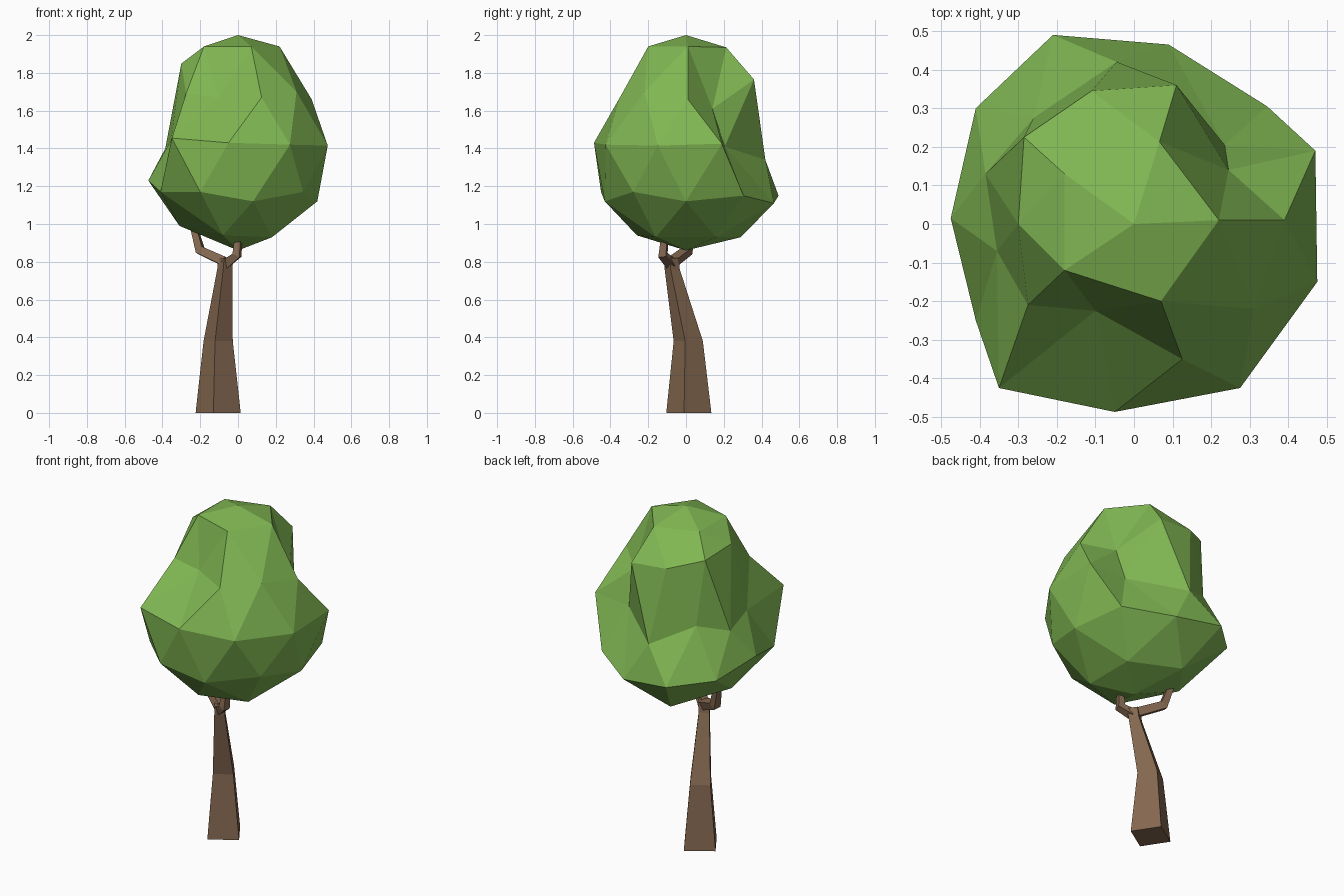
import bpy, bmesh, math
from mathutils import Vector

if "Cube" in bpy.data.objects:
    bpy.data.objects.remove(bpy.data.objects["Cube"])


def material(name, rgb):
    m = bpy.data.materials.new(name)
    m.diffuse_color = (*rgb, 1)
    m.use_nodes = True
    m.node_tree.nodes["Principled BSDF"].inputs["Base Color"].default_value = m.diffuse_color
    return m


LEAF = material("leaf green", (0.216, 0.470, 0.085))
BARK = material("bark brown", (0.235, 0.140, 0.082))


def finish(bm, name, mat):
    bmesh.ops.recalc_face_normals(bm, faces=bm.faces)
    me = bpy.data.meshes.new(name)
    bm.to_mesh(me)
    bm.free()
    me.materials.append(mat)
    ob = bpy.data.objects.new(name, me)
    bpy.context.collection.objects.link(ob)
    return ob


def square_limb(name, path, turn, upright=False):
    """Four-sided tube through (x, y, z, radius) stations."""
    bm = bmesh.new()
    pts = [Vector(p[:3]) for p in path]
    loops = []
    for i, p in enumerate(pts):
        a, b = pts[max(i - 1, 0)], pts[min(i + 1, len(pts) - 1)]
        tangent = Vector((0, 0, 1)) if upright else (b - a).normalized()
        q = Vector((0, 0, 1)).rotation_difference(tangent)
        loop = []
        for k in range(4):
            t = math.radians(turn + 90 * k)
            loop.append(bm.verts.new(p + q @ (Vector((math.cos(t), math.sin(t), 0)) * path[i][3])))
        loops.append(loop)
    for lo, hi in zip(loops, loops[1:]):
        for k in range(4):
            bm.faces.new((lo[k], lo[(k + 1) % 4], hi[(k + 1) % 4], hi[k]))
    bm.faces.new(loops[0][::-1])
    bm.faces.new(loops[-1])
    return finish(bm, name, BARK)


# trunk: bent, tapering square post
square_limb("trunk", [(-.105, .015, 0, .122), (-.105, .012, .38, .079),
                      (-.07, -.073, .76, .041), (-.065, -.078, .82, .041)], -12, True)
# two forked branches that hold the crown
square_limb("left_branch", [(-.07, -.07, .80, .034), (-.20, .01, .86, .032),
                            (-.23, .03, .97, .024)], 30)
square_limb("right_branch", [(-.065, -.08, .79, .034), (-.005, -.122, .835, .030),
                             (.002, -.112, .94, .022)], 30)

# crown: low-poly icosphere whose rings are pulled into a lumpy shape
# (unit height of ring, first angle, angle step, where the points end up)
RINGS = [
    (.851, 0, 72, [(.22, .01, 1.94), (.066, .213, 1.935), (-.18, .13, 1.94),
                   (-.18, -.12, 1.94), (.07, -.20, 1.94)]),
    (.526, 36, 72, [(.245, .14, 1.61), (-.11, .345, 1.78), (-.30, 0, 1.85),
                    (-.10, -.225, 1.67), (.31, -.22, 1.70)]),
    (.447, 0, 72, [(.39, .01, 1.66), (.11, .36, 1.765), (-.285, .225, 1.83),
                   (-.275, -.21, 1.69), (.125, -.35, 1.67)]),
    (0, 18, 36, [(.47, .19, 1.425), (.235, .205, 1.41), (-.045, .42, 1.34),
                 (-.26, .275, 1.45), (-.385, .13, 1.40), (-.355, -.07, 1.44),
                 (-.35, -.425, 1.455), (-.05, -.487, 1.43), (.275, -.425, 1.42),
                 (.475, -.15, 1.415)]),
    (-.447, 36, 72, [(.345, .305, 1.15), (-.21, .49, 1.15), (-.475, .015, 1.23),
                     (-.20, -.45, 1.17), (.345, -.28, 1.17)]),
    (-.526, 0, 72, [(.42, 0, 1.12), (.09, .465, 1.11), (-.41, .30, 1.17),
                    (-.41, -.25, 1.17), (.08, -.43, 1.12)]),
    (-.851, 36, 72, [(.18, .16, .93), (-.10, .29, .93), (-.31, .01, .99),
                     (-.08, -.26, .94), (.18, -.16, .93)]),
]
bm = bmesh.new()
bmesh.ops.create_icosphere(bm, subdivisions=2, radius=1)
unit = {v: v.co.copy() for v in bm.verts}
for v in bm.verts:
    v.co = Vector((v.co.x * .5, v.co.y * .5, 1.43 + v.co.z * .57))
for h, start, step, points in RINGS:
    r = math.sqrt(1 - h * h)
    for k, p in enumerate(points):
        t = math.radians(start + step * k)
        d = Vector((r * math.cos(t), r * math.sin(t), h))
        min(unit, key=lambda v: (unit[v] - d).length).co = p
finish(bm, "crown", LEAF)
